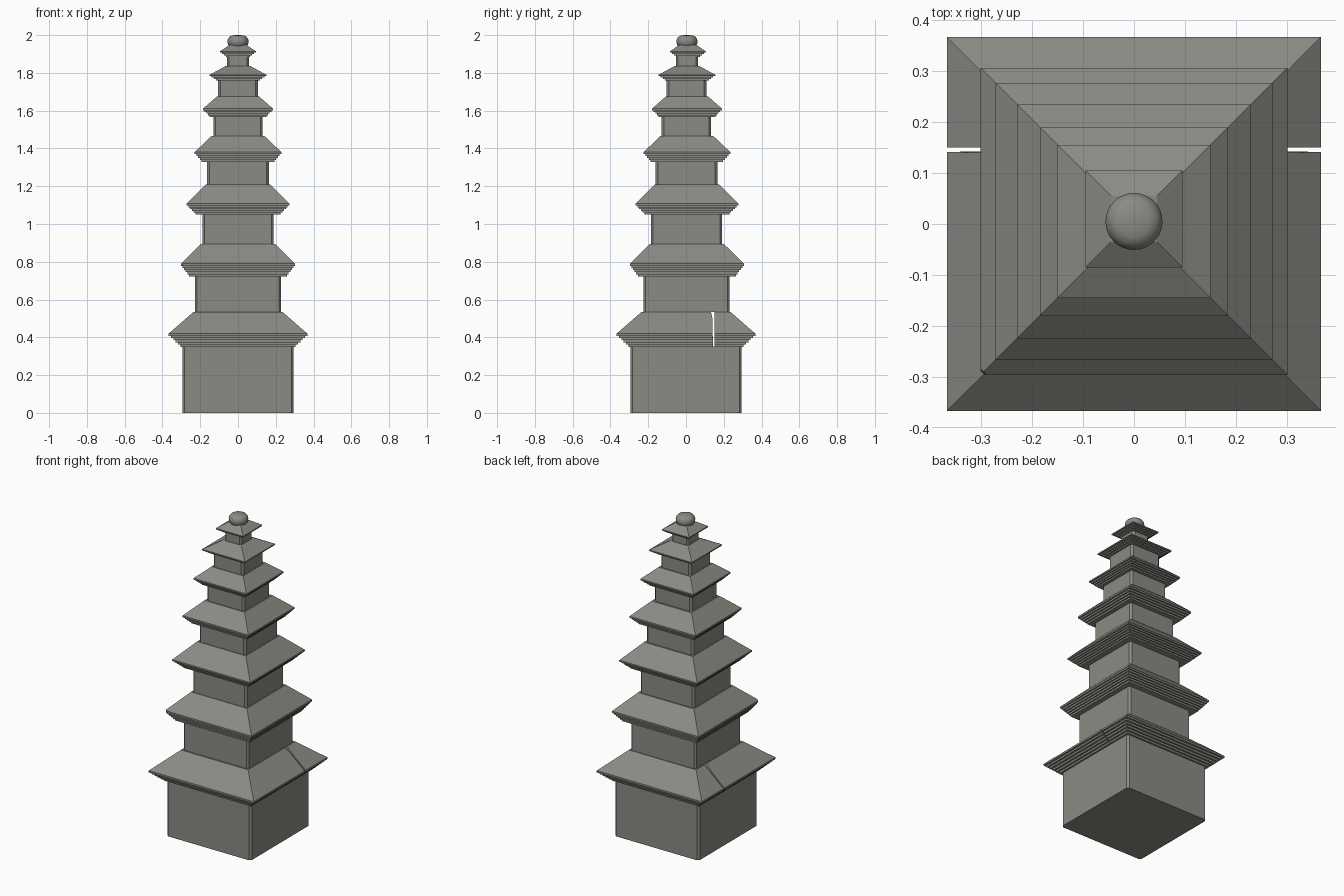
import bpy, bmesh, math

if "Cube" in bpy.data.objects:
    bpy.data.objects.remove(bpy.data.objects["Cube"])

stone = bpy.data.materials.new("weathered grey stone")
stone.diffuse_color = (0.26, 0.255, 0.23, 1)
stone.use_nodes = True
stone.node_tree.nodes["Principled BSDF"].inputs["Base Color"].default_value = stone.diffuse_color


def finish(name, bm):
    bmesh.ops.recalc_face_normals(bm, faces=bm.faces)
    me = bpy.data.meshes.new(name)
    bm.to_mesh(me)
    bm.free()
    me.materials.append(stone)
    ob = bpy.data.objects.new(name, me)
    bpy.context.collection.objects.link(ob)
    return ob


def loft(rings):
    """Skin a list of closed rings of points and cap both ends."""
    bm = bmesh.new()
    loops = [[bm.verts.new(p) for p in r] for r in rings]
    n = len(loops[0])
    for a, b in zip(loops, loops[1:]):
        for i in range(n):
            j = (i + 1) % n
            bm.faces.new((a[i], a[j], b[j], b[i]))
    bm.faces.new(loops[0][::-1])
    bm.faces.new(loops[-1])
    return bm


def square(h, z, cy=0.0):
    return [(x * h, y * h + cy, z) for x, y in ((-1, -1), (1, -1), (1, 1), (-1, 1))]


def body_ring(h, z, cy, c):
    k = h - c
    pts = ((-k, -h), (k, -h), (h, -k), (h, k), (k, h), (-k, h), (-h, k), (-h, -k))
    return [(x, y + cy, z) for x, y in pts]


# wall half width, wall bottom, soffit bottom, eave height, roof top,
# soffit half width, eave half width, roof top half width, y offset, step count
tiers = [
    (0.294, 0.000, 0.350, 0.420, 0.535, 0.305, 0.367, 0.235, 0.000, 6),
    (0.228, 0.535, 0.722, 0.790, 0.895, 0.260, 0.302, 0.195, 0.005, 6),
    (0.189, 0.895, 1.050, 1.108, 1.210, 0.225, 0.272, 0.170, 0.005, 6),
    (0.163, 1.210, 1.327, 1.380, 1.466, 0.192, 0.230, 0.140, 0.005, 5),
    (0.131, 1.466, 1.566, 1.611, 1.676, 0.150, 0.185, 0.111, 0.005, 5),
    (0.105, 1.676, 1.760, 1.790, 1.836, 0.117, 0.150, 0.066, 0.005, 4),
    (0.059, 1.836, 1.885, 1.914, 1.948, 0.064, 0.095, 0.045, 0.010, 4),
]

roofs = []
for n, (w, z0, z1, z2, z3, s, e, t, cy, steps) in enumerate(tiers, 1):
    # wall block with narrow chamfered corners
    finish(f"wall_{n}", loft([body_ring(w, z0, cy * 0.5, 0.012),
                              body_ring(w, z1 + 0.002, cy * 0.5, 0.012)]))
    # roof stone: corbelled steps below, pyramid slope above
    prof = []
    for k in range(steps):
        h = s + (e - s) * k / (steps - 1)
        prof += [(h, z1 + (z2 - z1) * k / steps),
                 (h, z1 + (z2 - z1) * (k + 1) / steps)]
    prof.append((t, z3))
    bm = loft([square(h, z, cy) for h, z in prof])
    if n == 2:
        # chipped eave corner
        cut = bmesh.ops.bisect_plane(
            bm, geom=bm.verts[:] + bm.edges[:] + bm.faces[:],
            plane_co=(-0.296, -0.291, 0.79), plane_no=(-1, -1, 0.3), clear_outer=True)
        edges = [g for g in cut["geom_cut"] if isinstance(g, bmesh.types.BMEdge)]
        bmesh.ops.holes_fill(bm, edges=edges)
    roofs.append(finish(f"roof_{n}", bm))

# crack splitting the lowest roof
crack = [(0.143, 0.33), (0.150, 0.33), (0.150, 0.50), (0.153, 0.55),
         (0.129, 0.55), (0.140, 0.50)]
cutter = finish("crack_cutter", loft([[(x, y, z) for y, z in crack] for x in (-0.5, 0.5)]))
cutter.hide_render = True
cutter.hide_set(True)
mod = roofs[0].modifiers.new("crack", "BOOLEAN")
mod.operation = "DIFFERENCE"
mod.solver = "EXACT"
mod.object = cutter

# rounded finial
prof = [(0.040, 1.936), (0.050, 1.944), (0.055, 1.957), (0.056, 1.968), (0.053, 1.981),
        (0.044, 1.992), (0.031, 1.998), (0.012, 2.0)]
finial = finish("finial", loft([[(r * math.cos(i * math.tau / 32),
                                  0.005 + r * math.sin(i * math.tau / 32), z)
                                 for i in range(32)] for r, z in prof]))
bpy.context.view_layer.objects.active = finial
finial.select_set(True)
bpy.ops.object.shade_smooth_by_angle(angle=math.radians(40))
